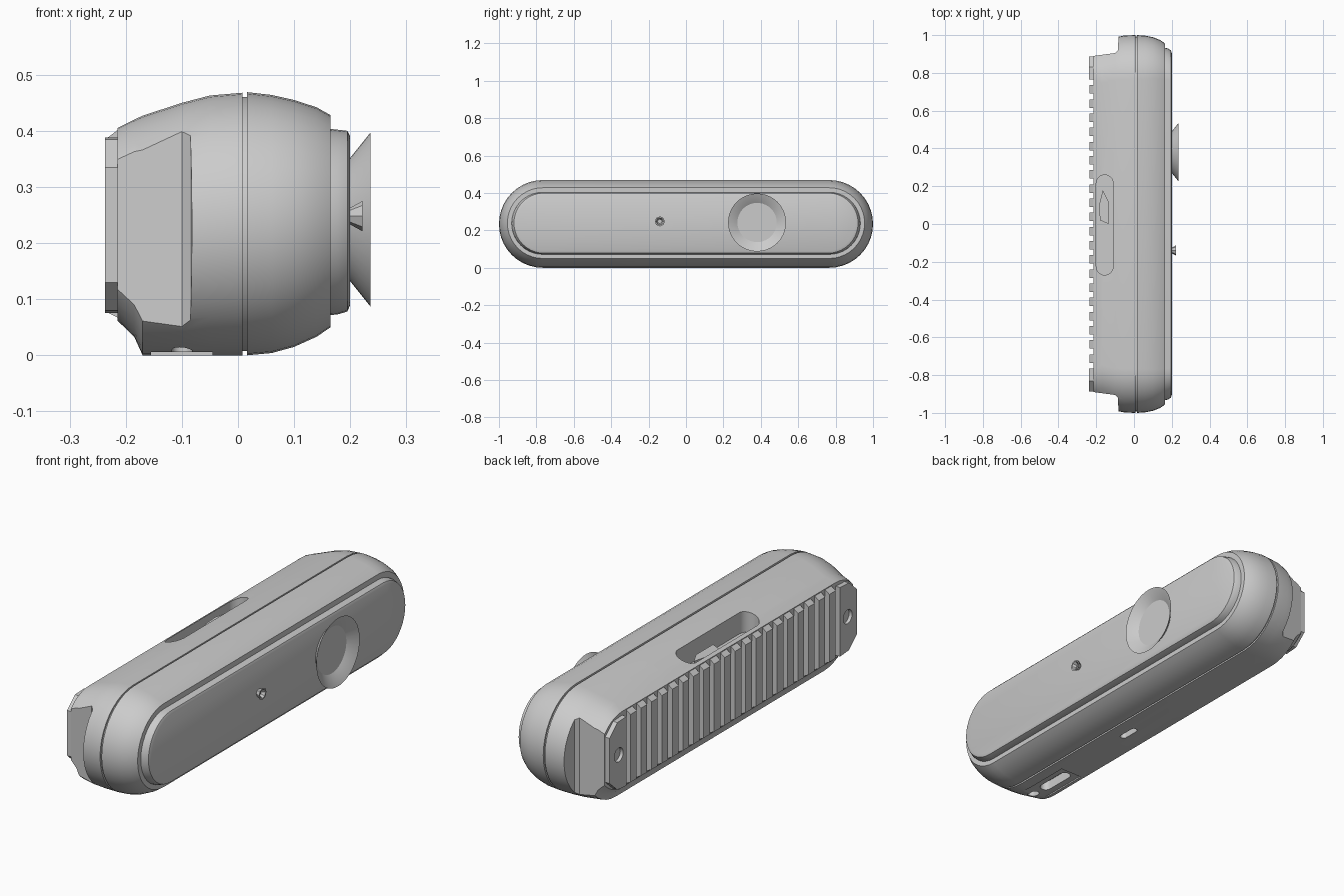
import bpy, bmesh, math

cube = bpy.data.objects.get("Cube")
if cube:
    bpy.data.objects.remove(cube, do_unlink=True)

grey = bpy.data.materials.new("plain grey")
grey.use_nodes = True
grey.diffuse_color = (0.6, 0.6, 0.6, 1)
grey.node_tree.nodes["Principled BSDF"].inputs["Base Color"].default_value = (0.6, 0.6, 0.6, 1)


def solid(name, rings, angle=32):
    """Skin a list of matching point rings and cap both ends."""
    bm = bmesh.new()
    loops = [[bm.verts.new(p) for p in ring] for ring in rings]
    n = len(loops[0])
    for a, b in zip(loops, loops[1:]):
        for i in range(n):
            j = (i + 1) % n
            bm.faces.new((a[i], a[j], b[j], b[i]))
    bm.faces.new(loops[0])
    bm.faces.new(loops[-1])
    bmesh.ops.recalc_face_normals(bm, faces=bm.faces)
    mesh = bpy.data.meshes.new(name)
    bm.to_mesh(mesh)
    bm.free()
    mesh.materials.append(grey)
    ob = bpy.data.objects.new(name, mesh)
    bpy.context.collection.objects.link(ob)
    smooth(ob, angle)
    return ob


def smooth(ob, angle=32):
    bpy.ops.object.select_all(action='DESELECT')
    ob.select_set(True)
    bpy.context.view_layer.objects.active = ob
    bpy.ops.object.shade_smooth_by_angle(angle=math.radians(angle))


def stadium(cu, cv, hu, hv, n=14):
    """Rounded-end outline, long along u."""
    pts = []
    for side in (1, -1):
        for i in range(n + 1):
            a = -math.pi / 2 + math.pi * i / n
            pts.append((cu + side * (hu - hv + hv * math.cos(a)),
                        cv + side * hv * math.sin(a)))
    return pts


def circle(cu, cv, r, n):
    return [(cu + r * math.cos(2 * math.pi * i / n),
             cv + r * math.sin(2 * math.pi * i / n)) for i in range(n)]


def across(x, pts):
    return [(x, u, v) for u, v in pts]


def upright(z, pts):
    return [(u, v, z) for u, v in pts]


def shell(name, sections):
    """Sections are (x, bottom, top, half length)."""
    return solid(name, [across(x, stadium(0, (b + t) / 2, h, (t - b) / 2, 20))
                        for x, b, t, h in sections])


def cut(target, cutter):
    cutter.hide_render = True
    mod = target.modifiers.new("cut", 'BOOLEAN')
    mod.operation = 'DIFFERENCE'
    mod.solver = 'EXACT'
    mod.object = cutter
    bpy.context.view_layer.objects.active = target
    bpy.ops.object.modifier_apply(modifier=mod.name)
    bpy.data.objects.remove(cutter, do_unlink=True)
    smooth(target)


# Two shell halves with a narrow seam between them
left = shell("rear_shell", [(0.008, 0, 0.468, 1), (-0.05, 0, 0.463, 0.998),
                            (-0.1, 0, 0.45, 0.988), (-0.17, 0, 0.427, 0.96),
                            (-0.185, 0.033, 0.42, 0.95), (-0.215, 0.062, 0.405, 0.935)])
shell("front_shell", [(0.016, 0, 0.469, 1), (0.06, 0.004, 0.464, 0.997),
                      (0.1, 0.015, 0.455, 0.989), (0.14, 0.033, 0.442, 0.973),
                      (0.165, 0.05, 0.428, 0.955)])
shell("seam_core", [(0, 0.008, 0.46, 0.992), (0.024, 0.008, 0.46, 0.992)])

# Stepped notches at both ends of the rear shell
step = [(-0.4, 0.885), (-0.235, 0.887), (-0.1, 0.905),
        (-0.085, 0.92), (-0.078, 1.1), (-0.4, 1.1)]
for s in (1, -1):
    outline = [(x, s * y) for x, y in step]
    cut(left, solid("notch_cutter", [upright(-0.1, outline), upright(0.6, outline)]))


def slot(x, y, half_x, half_y, low, high):
    pts = [(x + v, y + u) for u, v in stadium(0, 0, half_y, half_x)]
    return solid("slot_cutter", [upright(low, pts), upright(high, pts)])


# Switch slot on top, with its lever
cut(left, slot(-0.155, -0.005, 0.045, 0.265, 0.35, 0.6))
lever = [(-0.18, 0.02), (-0.135, 0), (-0.135, 0.12), (-0.165, 0.18), (-0.185, 0.1)]
solid("switch_lever", [upright(0.34, lever), upright(0.395, lever)])

# Port panel and small slots underneath
panel = [(-0.155, -0.86), (-0.045, -0.86), (-0.045, -0.55), (-0.155, -0.55)]
cut(left, solid("panel_cutter", [upright(-0.1, panel), upright(0.006, panel)]))
cut(left, slot(-0.1, -0.66, 0.025, 0.09, -0.1, 0.05))
cut(left, slot(-0.1, -0.81, 0.018, 0.03, -0.1, 0.04))
cut(left, slot(-0.07, -0.12, 0.015, 0.05, -0.1, 0.03))

# Row of grip ribs on the back face
rib_profile = [(-0.21, 0.065), (-0.236, 0.078), (-0.236, 0.385), (-0.21, 0.405)]
rib = solid("grip_ribs", [[(x, y, z) for x, z in rib_profile] for y in (-0.735, -0.69)])
array = rib.modifiers.new("row", 'ARRAY')
array.count = 20
array.use_relative_offset = False
array.use_constant_offset = True
array.constant_offset_displace = (0, 0.075, 0)

# End pads with screw pockets
for s, name in ((1, "back_pad"), (-1, "front_pad")):
    outline = [(s * y, z) for y, z in ((0.765, 0.075), (0.83, 0.08), (0.886, 0.13),
                                       (0.886, 0.335), (0.83, 0.385), (0.765, 0.388))]
    pad = solid(name, [across(-0.21, outline), across(-0.237, outline)])
    hole = circle(s * 0.82, 0.235, 0.032, 12)
    cut(pad, solid("hole_cutter", [across(-0.222, hole), across(-0.3, hole)]))

# Raised face plate
shell("face_plate", [(0.15, 0.07, 0.405, 0.935), (0.178, 0.073, 0.402, 0.93),
                     (0.195, 0.078, 0.4, 0.92), (0.2, 0.09, 0.39, 0.905)])


def dish(name, y, z, sides, stages):
    solid(name, [across(x, circle(y, z, r, sides)) for x, r in stages], 30)


# Flared dish and small socket on the face plate
dish("flared_dish", 0.38, 0.242, 40,
     [(0.198, 0.108), (0.2, 0.11), (0.236, 0.155), (0.235, 0.152), (0.204, 0.105)])
dish("small_socket", -0.14, 0.248, 8,
     [(0.198, 0.014), (0.222, 0.027), (0.222, 0.02), (0.206, 0.012)])
